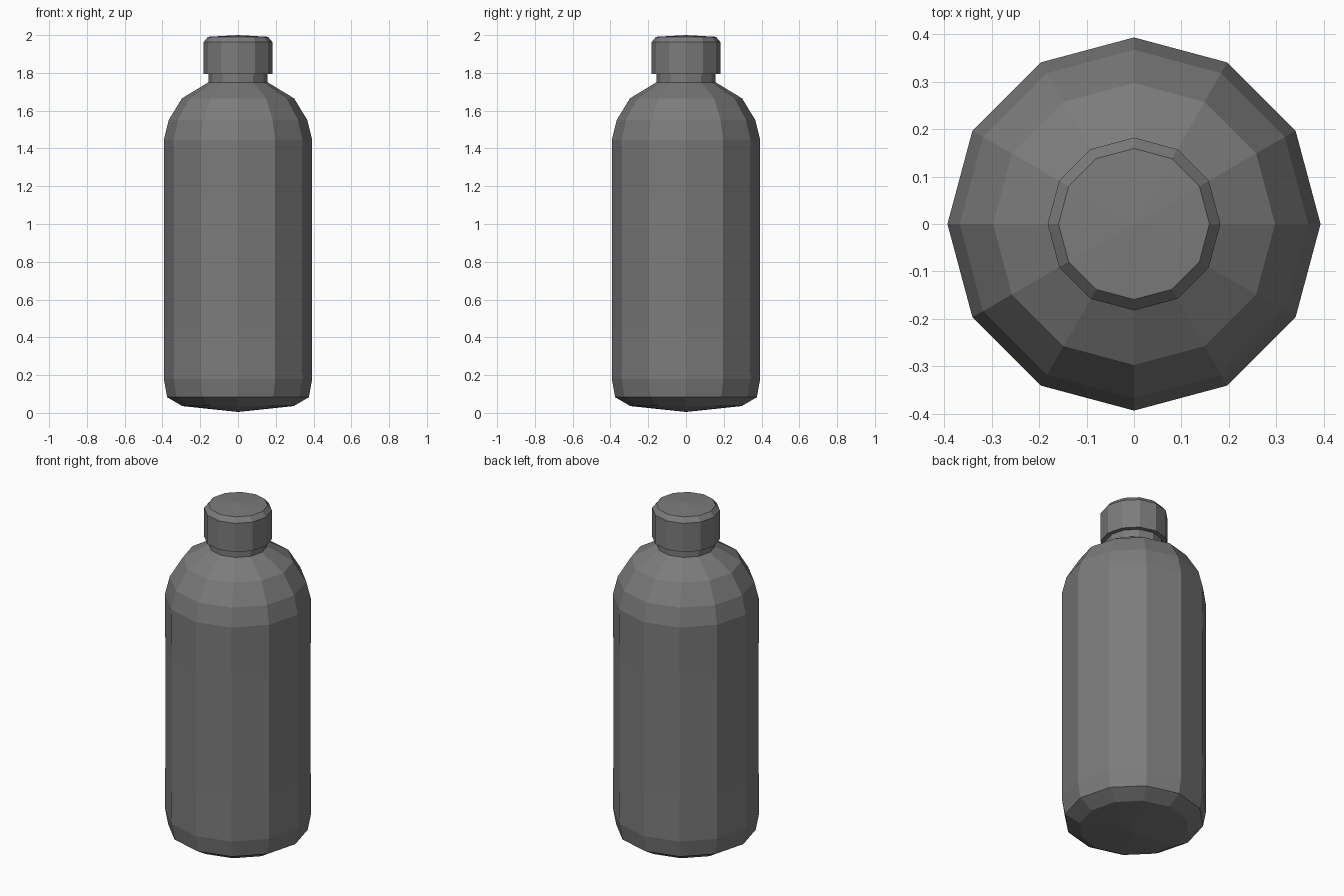
import bpy, bmesh
from math import cos, sin, pi

if "Cube" in bpy.data.objects:
    bpy.data.objects.remove(bpy.data.objects["Cube"])

SIDES = 12

# Dark grey finish shared by both parts
dark_grey = bpy.data.materials.new("dark_grey")
dark_grey.diffuse_color = (0.2, 0.2, 0.2, 1)
dark_grey.use_nodes = True
dark_grey.node_tree.nodes["Principled BSDF"].inputs["Base Color"].default_value = dark_grey.diffuse_color


def lathe(name, profile):
    """Revolve (radius, z) points around z; radius 0 makes a pole."""
    bm = bmesh.new()
    rings = []
    for r, z in profile:
        if r == 0:
            rings.append([bm.verts.new((0, 0, z))] * SIDES)
        else:
            rings.append([bm.verts.new((r * cos(2 * pi * i / SIDES),
                                        r * sin(2 * pi * i / SIDES), z))
                          for i in range(SIDES)])
    for a, b in zip(rings, rings[1:]):
        for i in range(SIDES):
            j = (i + 1) % SIDES
            corners = dict.fromkeys((a[i], a[j], b[j], b[i]))
            bm.faces.new(list(corners))
    bmesh.ops.recalc_face_normals(bm, faces=bm.faces)
    mesh = bpy.data.meshes.new(name)
    bm.to_mesh(mesh)
    bm.free()
    mesh.materials.append(dark_grey)
    obj = bpy.data.objects.new(name, mesh)
    bpy.context.collection.objects.link(obj)
    return obj


# Bottle body: shallow pointed base, straight wall, rounded shoulder, neck
lathe("bottle_body", [
    (0, 0.005), (0.295, 0.036), (0.375, 0.083), (0.393, 0.18), (0.391, 0.45),
    (0.391, 1.15), (0.393, 1.445), (0.367, 1.55), (0.297, 1.665),
    (0.157, 1.75), (0.157, 1.81), (0, 1.81)])

# Screw cap: overhanging rim with a bevelled, slightly domed top
lathe("cap", [
    (0, 1.793), (0.182, 1.793), (0.182, 1.963), (0.159, 1.991), (0, 2.0)])
